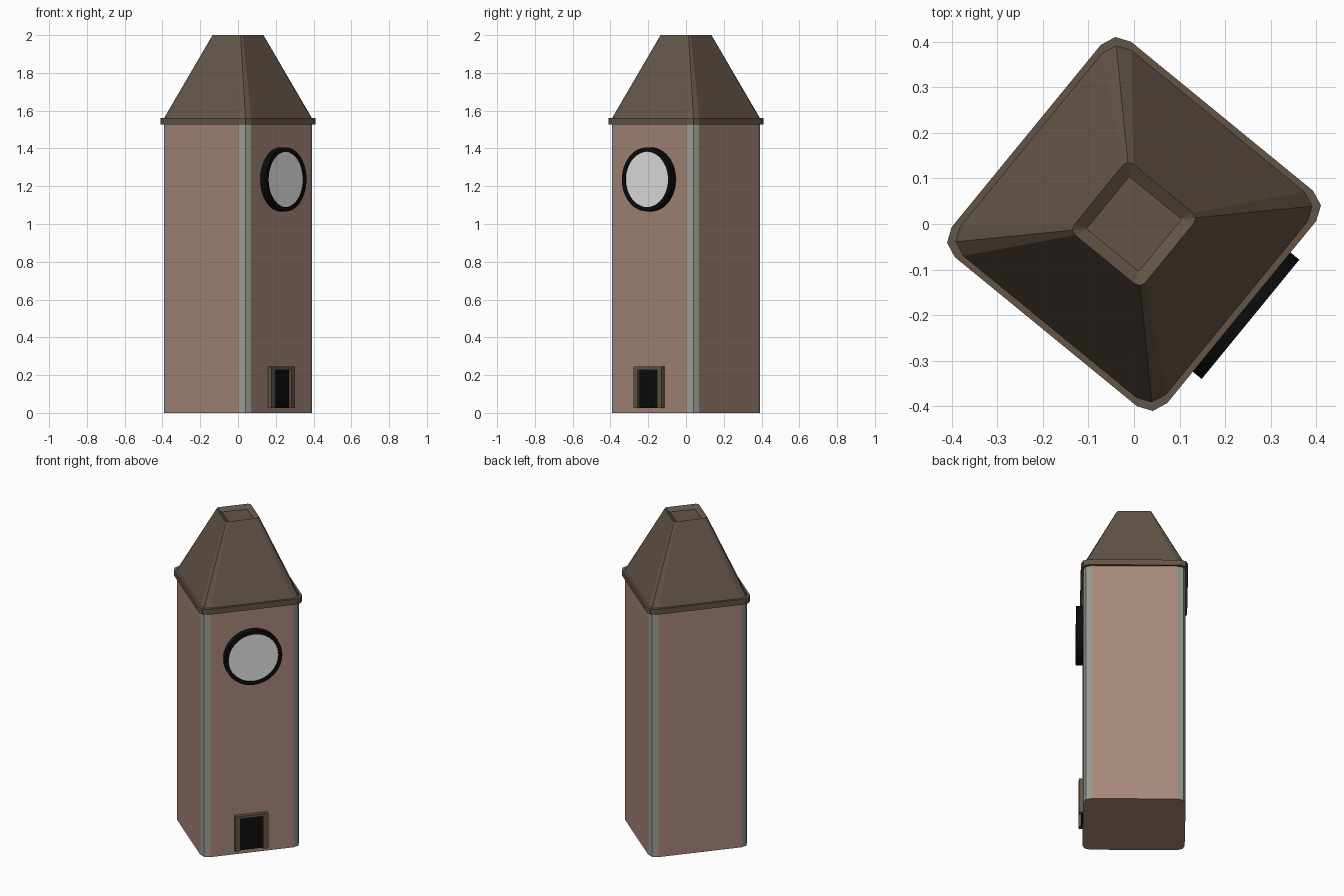
import bpy, bmesh, math
from mathutils import Matrix

if "Cube" in bpy.data.objects:
    bpy.data.objects.remove(bpy.data.objects["Cube"])

TURN = Matrix.Rotation(math.radians(-39.3), 4, 'Z')  # whole tower is turned about z


def material(name, rgb):
    lin = [((c / 255 + 0.055) / 1.055) ** 2.4 if c > 10 else c / 255 / 12.92 for c in rgb]
    m = bpy.data.materials.new(name)
    m.diffuse_color = (*lin, 1)
    m.use_nodes = True
    m.node_tree.nodes["Principled BSDF"].inputs["Base Color"].default_value = m.diffuse_color
    return m


BRICK = material("brick", (168, 136, 121))
STONE = material("corner stone", (155, 155, 148))
ROOF = material("roof brown", (100, 85, 71))
BLACK = material("black", (12, 12, 12))
WHITE = material("dial white", (231, 231, 231))


def finish(name, bm, *mats):
    bmesh.ops.recalc_face_normals(bm, faces=bm.faces)
    bm.transform(TURN)
    me = bpy.data.meshes.new(name)
    bm.to_mesh(me)
    bm.free()
    for m in mats:
        me.materials.append(m)
    ob = bpy.data.objects.new(name, me)
    bpy.context.collection.objects.link(ob)
    return ob


def outline(h, b):
    """Square of half width h with two-step rounded corners of radius b."""
    pts = []
    for k in range(4):
        c = math.radians(45 + 90 * k)
        cx, cy = (h - b) * math.copysign(1, math.cos(c)), (h - b) * math.copysign(1, math.sin(c))
        pts += [(cx + b * math.cos(c + d), cy + b * math.sin(c + d))
                for d in (-math.pi / 4, 0, math.pi / 4)]
    return pts


def loft(rings):
    """Stack of (half width, corner radius, z) sections, capped at both ends."""
    bm = bmesh.new()
    loops = [[bm.verts.new((x, y, z)) for x, y in outline(h, b)] for h, b, z in rings]
    for lo, hi in zip(loops, loops[1:]):
        for i in range(12):
            j = (i + 1) % 12
            bm.faces.new((lo[i], lo[j], hi[j], hi[i]))
    bm.faces.new(loops[0][::-1])
    bm.faces.new(loops[-1])
    return bm


def box(name, x, y, z, mat):
    bm = bmesh.new()
    size = Matrix.Diagonal((x[1] - x[0], y[1] - y[0], z[1] - z[0], 1))
    mid = Matrix.Translation([(a + b) / 2 for a, b in (x, y, z)])
    bmesh.ops.create_cube(bm, size=1, matrix=mid @ size)
    return finish(name, bm, mat)


# Tower shaft: narrow corner faces are stone, the rest brick
bm = loft([(0.291, 0.046, 0), (0.291, 0.046, 1.53)])
for f in bm.faces:
    f.normal_update()
    n = f.normal
    f.material_index = int(abs(n.z) < 0.5 and min(abs(n.x), abs(n.y)) > 0.1)
finish("tower_shaft", bm, BRICK, STONE)

# Roof: eave slab, steep slopes, shallow sunken top
finish("roof", loft([(0.305, 0.047, 1.528), (0.305, 0.047, 1.562), (0.291, 0.046, 1.562),
                     (0.1005, 0.016, 2.0), (0.074, 0.002, 1.98)]), ROOF)

# Clock: black case with raised rim around a white dial
Z = 1.236
bm = bmesh.new()
N = 48
loops = [[bm.verts.new((x, r * math.cos(2 * math.pi * i / N), Z + r * math.sin(2 * math.pi * i / N)))
          for i in range(N)]
         for x, r in ((0.28, 0.169), (0.33, 0.169), (0.33, 0.147), (0.324, 0.147))]
for lo, hi in zip(loops, loops[1:]):
    for i in range(N):
        j = (i + 1) % N
        bm.faces.new((lo[i], lo[j], hi[j], hi[i]))
bm.faces.new(loops[0][::-1])
bm.faces.new(loops[-1]).material_index = 1
finish("clock", bm, BLACK, WHITE)

# Door: black panel inside a three-piece frame
C = -0.006
box("door_panel", (0.28, 0.300), (C - 0.07, C + 0.07), (0.025, 0.235), BLACK)
for side, s in (("left", -1), ("right", 1)):
    y = sorted((C + s * 0.067, C + s * 0.097))
    box("door_frame_" + side, (0.28, 0.315), y, (0.025, 0.245), ROOF)
box("door_frame_top", (0.28, 0.315), (C - 0.067, C + 0.067), (0.228, 0.245), ROOF)
